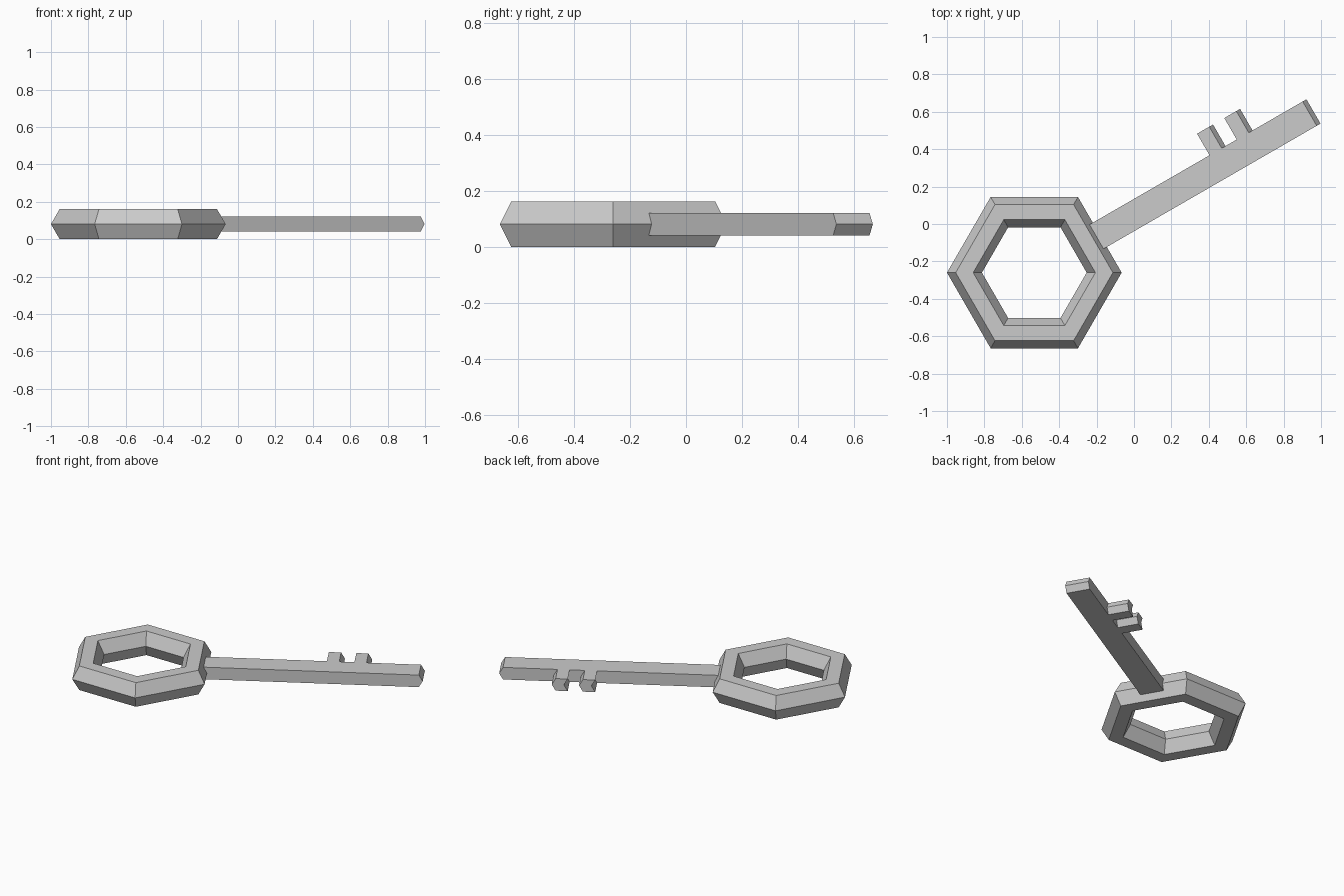
import bpy, bmesh, math
from mathutils import Matrix

if "Cube" in bpy.data.objects:
    bpy.data.objects.remove(bpy.data.objects["Cube"])

MID = 0.081                      # height of the centre plane
CENTER = (-0.533, -0.26, MID)    # middle of the bow ring
TURN = math.radians(30)          # heading of the shaft

grey = bpy.data.materials.new("grey metal")
grey.diffuse_color = (0.6, 0.6, 0.6, 1)
grey.use_nodes = True
grey.node_tree.nodes["Principled BSDF"].inputs["Base Color"].default_value = grey.diffuse_color

# Bow: six-sided ring with a hexagonal section
bpy.ops.mesh.primitive_torus_add(major_segments=6, minor_segments=6,
                                 major_radius=0.3735, minor_radius=0.0935,
                                 location=CENTER)
bow = bpy.context.object
bow.name = "bow_ring"
bow.data.materials.append(grey)
for p in bow.data.polygons:
    p.use_smooth = False

# Shaft with two teeth: plan outline, with u along the shaft and v across it
W, TIP, POINT = 0.075, 0.208, 0.0235
outline = [(0.375, -W), (1.7, -W), (1.7, W)]
for u0, u1 in ((1.293, 1.367), (1.125, 1.2)):
    outline += [(u1, W), (u1, TIP), (u0, TIP), (u0, W)]
outline.append((0.375, W))

# Three layers; the middle one is pushed forward so the ends come to a ridge
bm = bmesh.new()
layers = [[bm.verts.new((u + du, v, z)) for u, v in outline]
          for z, du in ((-0.0405, 0), (0, POINT), (0.0405, 0))]
n = len(outline)
bm.faces.new(layers[0][::-1])
bm.faces.new(layers[2])
for low, high in zip(layers, layers[1:]):
    for i in range(n):
        j = (i + 1) % n
        bm.faces.new((low[i], low[j], high[j], high[i]))
bmesh.ops.recalc_face_normals(bm, faces=bm.faces)
mesh = bpy.data.meshes.new("shaft_and_teeth")
bm.to_mesh(mesh)
bm.free()
mesh.materials.append(grey)
shaft = bpy.data.objects.new("shaft_and_teeth", mesh)
shaft.matrix_world = Matrix.Translation(CENTER) @ Matrix.Rotation(TURN, 4, 'Z')
bpy.context.collection.objects.link(shaft)
